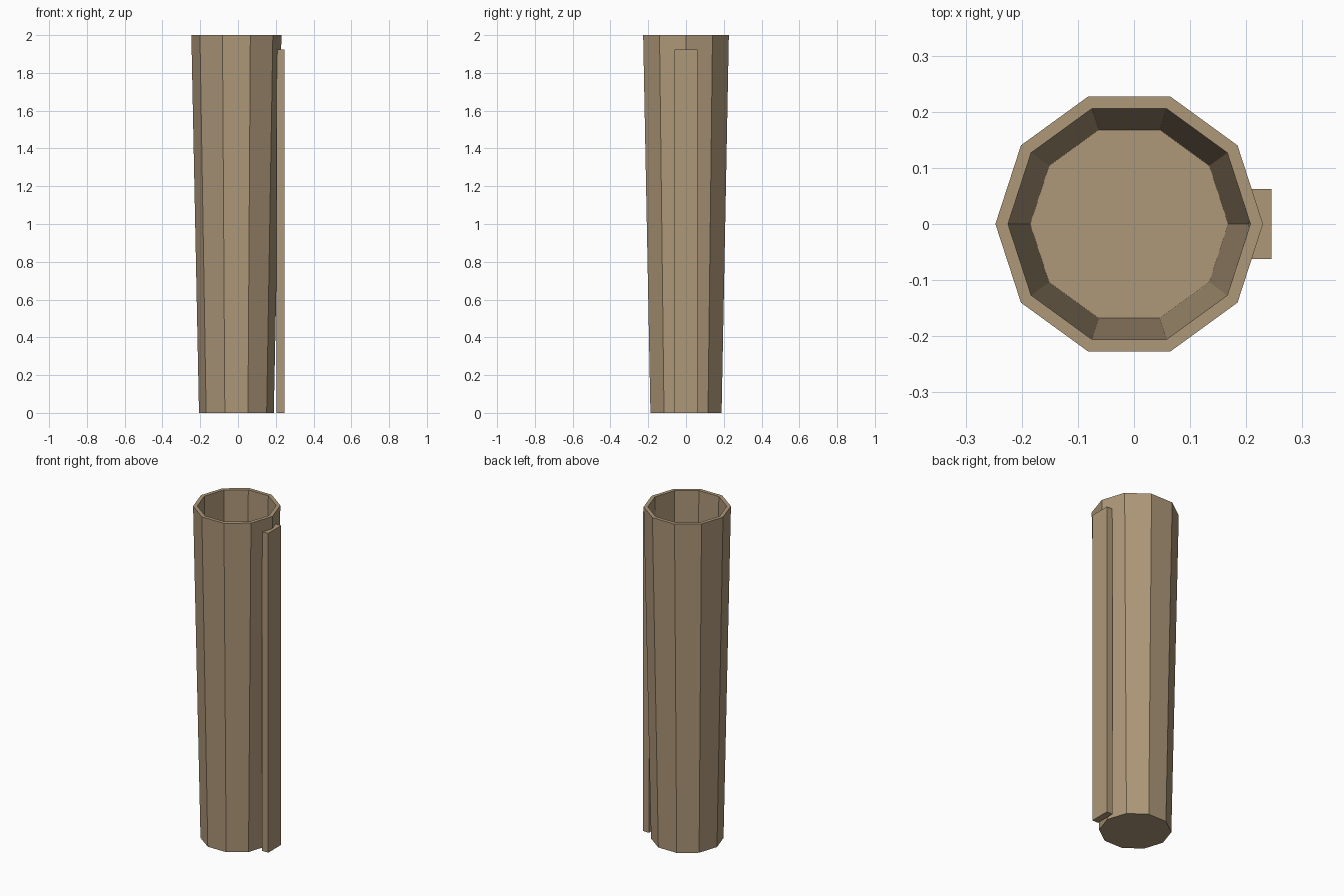
import bpy, bmesh, math

if "Cube" in bpy.data.objects:
    bpy.data.objects.remove(bpy.data.objects["Cube"])

SIDES, CX, H = 10, -0.0085, 2.0

mat = bpy.data.materials.new("tan")
mat.diffuse_color = (0.42, 0.31, 0.19, 1)
mat.use_nodes = True
mat.node_tree.nodes["Principled BSDF"].inputs["Base Color"].default_value = mat.diffuse_color


def add_object(name, bm):
    bmesh.ops.recalc_face_normals(bm, faces=bm.faces)
    mesh = bpy.data.meshes.new(name)
    bm.to_mesh(mesh)
    bm.free()
    mesh.materials.append(mat)
    ob = bpy.data.objects.new(name, mesh)
    bpy.context.collection.objects.link(ob)
    return ob


# tapered ten-sided cup: outer wall, flat rim, inner wall, thin floor
bm = bmesh.new()
rings = []
for r, z in [(0.198, 0), (0.2385, H), (0.216, H), (0.1765, 0.006)]:
    angles = [2 * math.pi * i / SIDES for i in range(SIDES)]
    rings.append([bm.verts.new((CX + r * math.cos(a), r * math.sin(a), z)) for a in angles])
for a, b in zip(rings, rings[1:]):
    for i in range(SIDES):
        j = (i + 1) % SIDES
        bm.faces.new((a[i], a[j], b[j], b[i]))
bm.faces.new(rings[0][::-1])
bm.faces.new(rings[-1])
add_object("tapered_cup", bm)

# upright strip on the right side
x0, x1, width, height = 0.204, 0.245, 0.124, 1.925
bm = bmesh.new()
bmesh.ops.create_cube(bm, size=1)
bmesh.ops.scale(bm, vec=(x1 - x0, width, height), verts=bm.verts)
bmesh.ops.translate(bm, vec=((x0 + x1) / 2, 0, height / 2), verts=bm.verts)
add_object("side_strip", bm)
